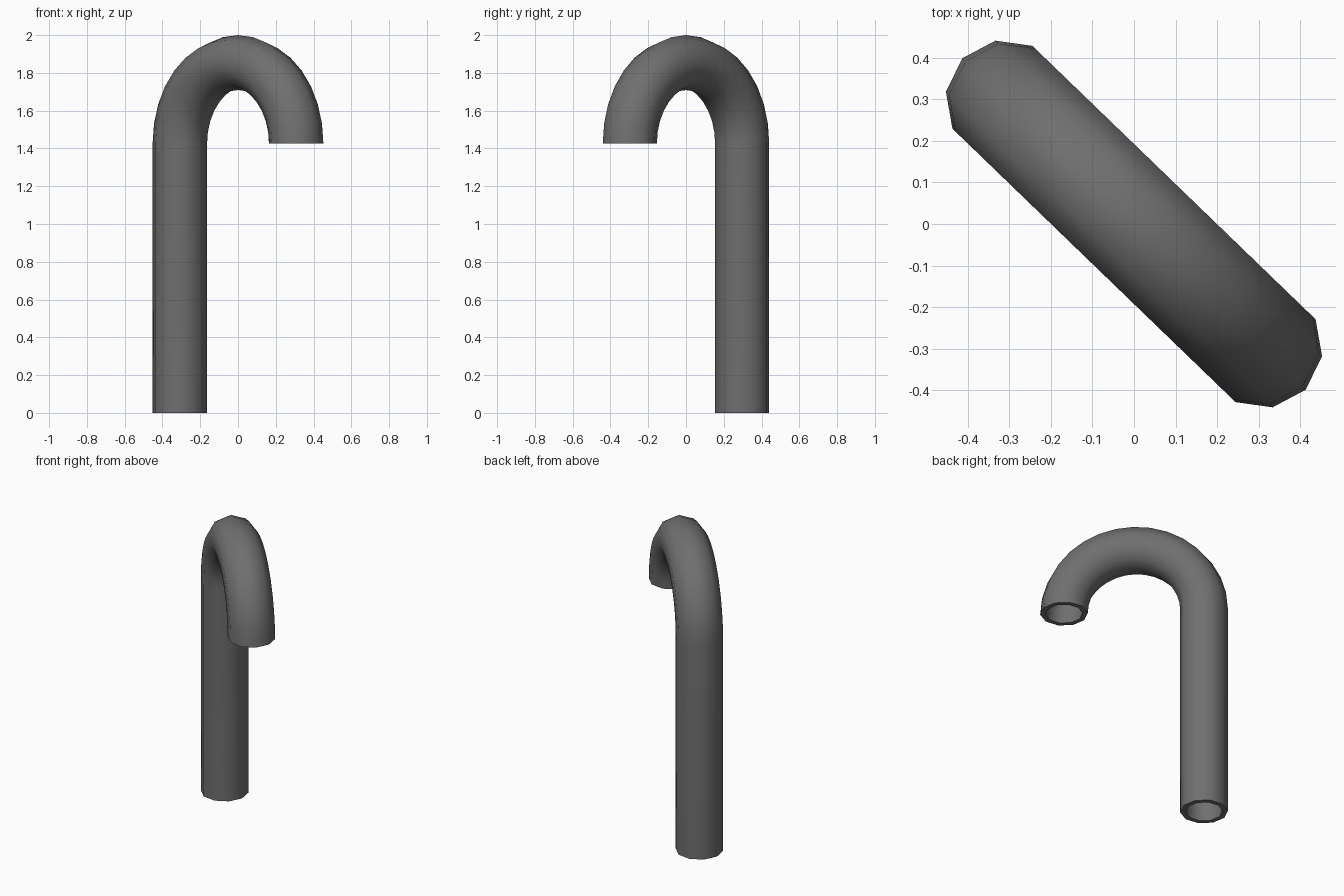
import bpy, bmesh, math
from mathutils import Vector

if "Cube" in bpy.data.objects:
    bpy.data.objects.remove(bpy.data.objects["Cube"])

SIDES, ARC_STEPS = 10, 16
R_OUT, R_IN = 0.1455, 0.114        # pipe radii
BEND = 0.428                       # bend radius
Z_BEND = 2.0 - BEND - R_OUT        # height where the bend starts
ANGLE = math.radians(136)          # plan direction from centre to the long leg
out = Vector((math.cos(ANGLE), math.sin(ANGLE), 0))
side = Vector((-out.y, out.x, 0))
up = Vector((0, 0, 1))

# Path: foot of the long leg, then half-circle bend; each entry is (centre, radial axis)
path = [(out * BEND, out)]
for i in range(ARC_STEPS + 1):
    t = math.pi * i / ARC_STEPS
    radial = out * math.cos(t) + up * math.sin(t)
    path.append((up * Z_BEND + radial * BEND, radial))

bm = bmesh.new()


def ring(centre, radial, r):
    angles = [2 * math.pi * k / SIDES for k in range(SIDES)]
    return [bm.verts.new(centre + r * (radial * math.cos(a) + side * math.sin(a))) for a in angles]


def bridge(a, b):
    for k in range(SIDES):
        n = (k + 1) % SIDES
        bm.faces.new((a[k], a[n], b[n], b[k]))


# Outer wall, inner wall and the two end rims
outer = [ring(c, d, R_OUT) for c, d in path]
inner = [ring(c, d, R_IN) for c, d in path]
loop = outer + inner[::-1]
for i, a in enumerate(loop):
    bridge(a, loop[(i + 1) % len(loop)])
bmesh.ops.recalc_face_normals(bm, faces=bm.faces)

mesh = bpy.data.meshes.new("bent_pipe")
bm.to_mesh(mesh)
bm.free()
pipe = bpy.data.objects.new("bent_pipe", mesh)
bpy.context.collection.objects.link(pipe)

# Dark grey finish
mat = bpy.data.materials.new("dark_grey")
mat.diffuse_color = (0.16, 0.16, 0.16, 1)
mat.use_nodes = True
mat.node_tree.nodes["Principled BSDF"].inputs["Base Color"].default_value = mat.diffuse_color
mesh.materials.append(mat)

# Smooth walls with crisp rims
bpy.context.view_layer.objects.active = pipe
pipe.select_set(True)
bpy.ops.object.shade_smooth_by_angle(angle=math.radians(50))
